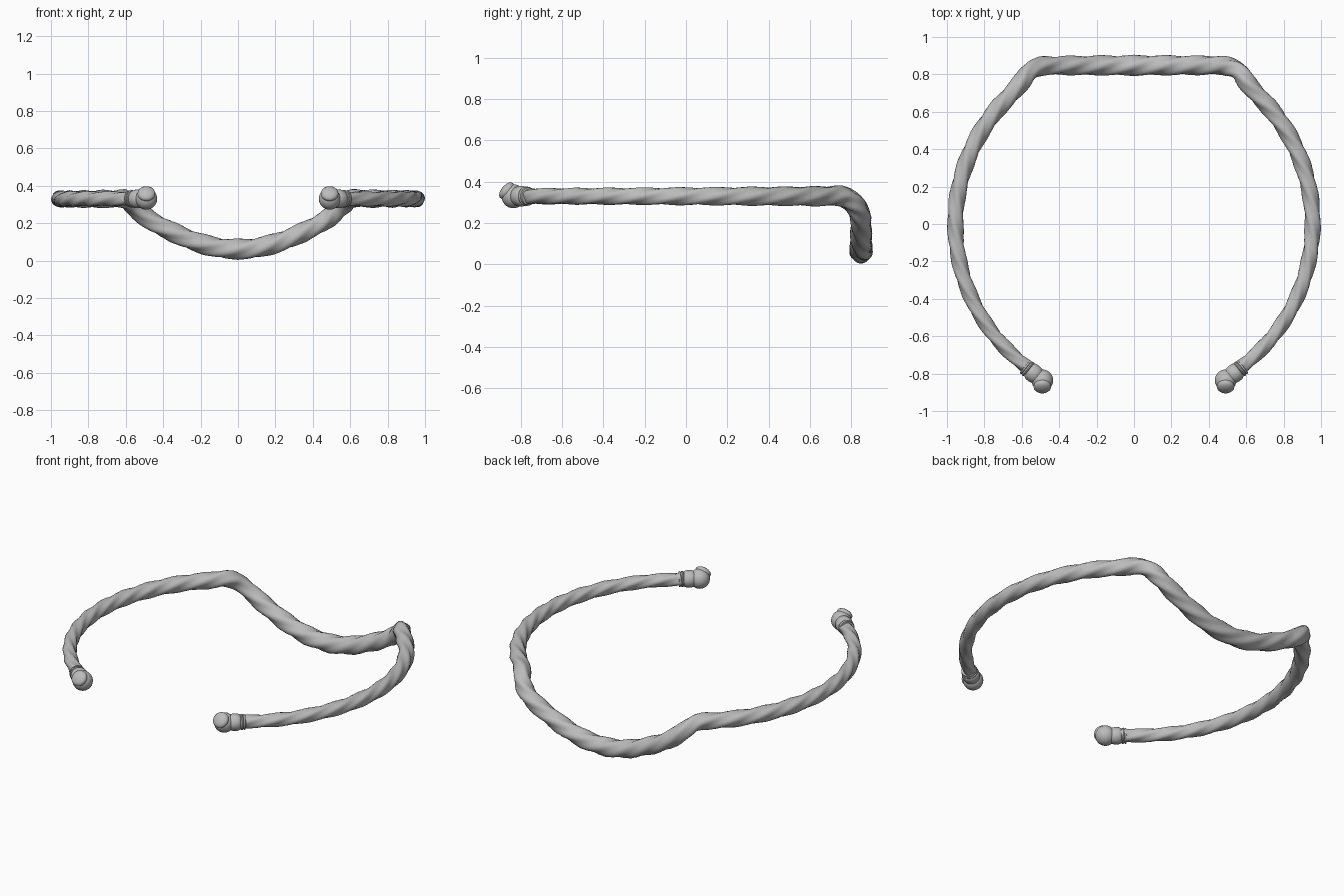
import bpy, bmesh, math
from mathutils import Vector

if "Cube" in bpy.data.objects:
    bpy.data.objects.remove(bpy.data.objects["Cube"])

metal = bpy.data.materials.new("grey metal")
metal.diffuse_color = (0.5, 0.5, 0.5, 1)
metal.use_nodes = True
metal.node_tree.nodes["Principled BSDF"].inputs["Base Color"].default_value = metal.diffuse_color


def make_object(name, bm, angle=40):
    bmesh.ops.recalc_face_normals(bm, faces=bm.faces)
    me = bpy.data.meshes.new(name)
    bm.to_mesh(me)
    bm.free()
    me.materials.append(metal)
    ob = bpy.data.objects.new(name, me)
    bpy.context.collection.objects.link(ob)
    bpy.ops.object.select_all(action='DESELECT')
    ob.select_set(True)
    bpy.context.view_layer.objects.active = ob
    bpy.ops.object.shade_smooth_by_angle(angle=math.radians(angle))
    return ob


def loft(bm, rings):
    vs = [[bm.verts.new(p) for p in r] for r in rings]
    n = len(rings[0])
    for a, b in zip(vs, vs[1:]):
        for i in range(n):
            bm.faces.new((a[i], a[(i + 1) % n], b[(i + 1) % n], b[i]))
    bm.faces.new(vs[0][::-1])
    bm.faces.new(vs[-1])


def revolve(bm, origin, axis, profile, n=28):
    # profile: (distance along axis, radius)
    q = axis.to_track_quat('Z', 'Y')
    loft(bm, [[origin + q @ Vector((r * math.cos(2 * math.pi * i / n),
                                    r * math.sin(2 * math.pi * i / n), s))
               for i in range(n)] for s, r in profile])


# Half of the neck ring path: round side arc, then the dipped back
R, Z = 0.955, 0.33
half = [Vector((R * math.cos(math.radians(a)), R * math.sin(math.radians(a)), Z))
        for a in range(-55, 46, 5)]
half += [Vector(p) for p in ((0.605, 0.755, 0.33), (0.56, 0.815, 0.292), (0.50, 0.843, 0.238),
                             (0.417, 0.848, 0.186), (0.257, 0.848, 0.112), (0.12, 0.848, 0.072))]
pts = half + [Vector((0, 0.848, 0.061))] + [Vector((-p.x, p.y, p.z)) for p in reversed(half)]

# Smooth the path with a Catmull-Rom spline, then resample evenly
dense = []
for i in range(len(pts) - 1):
    p0, p1, p2 = pts[max(i - 1, 0)], pts[i], pts[i + 1]
    p3 = pts[min(i + 2, len(pts) - 1)]
    for k in range(20):
        t = k / 20
        dense.append(0.5 * (2 * p1 + (p2 - p0) * t + (2 * p0 - 5 * p1 + 4 * p2 - p3) * t * t
                            + (3 * p1 - p0 - 3 * p2 + p3) * t ** 3))
dense.append(pts[-1])
cum = [0.0]
for a, b in zip(dense, dense[1:]):
    cum.append(cum[-1] + (b - a).length)
N, path, j = 320, [], 0
for k in range(N + 1):
    d = cum[-1] * k / N
    while j < len(cum) - 2 and cum[j + 1] < d:
        j += 1
    path.append(dense[j].lerp(dense[j + 1], (d - cum[j]) / (cum[j + 1] - cum[j])))

# Twisted four-lobed rod, thicker towards the back
rings, SEG, TURNS = [], 20, 7
for k, p in enumerate(path):
    t = (path[min(k + 1, N)] - path[max(k - 1, 0)]).normalized()
    side = t.cross(Vector((0, 0, 1))).normalized()
    up = side.cross(t)
    u = 1 - abs(2 * k / N - 1)
    rad = 0.037 + 0.0155 * u ** 1.3
    tw = 2 * math.pi * TURNS * k / N
    ring = []
    for i in range(SEG):
        a = 2 * math.pi * i / SEG
        r = rad * (1 + 0.085 * math.cos(4 * a))
        ring.append(p + side * (r * math.cos(a + tw)) + up * (r * math.sin(a + tw)))
    rings.append(ring)
bm = bmesh.new()
loft(bm, rings)
make_object("twisted_neck_ring", bm, 50)

# Terminals: thin rings, barrel collar, ball and tilted button
for s, label in ((1, "right"), (-1, "left")):
    c = Vector((0.49 * s, -0.836, Z))
    back = Vector((0.78 * s, 0.62, 0)).normalized()
    bm = bmesh.new()
    revolve(bm, c, back, [(0.02, 0.035), (0.035, 0.046), (0.055, 0.050), (0.075, 0.049),
                          (0.088, 0.044), (0.091, 0.040), (0.094, 0.045), (0.100, 0.047),
                          (0.105, 0.044), (0.107, 0.040), (0.110, 0.044), (0.115, 0.045),
                          (0.119, 0.043), (0.121, 0.034)])
    make_object(label + "_collar", bm)
    bm = bmesh.new()
    bmesh.ops.create_uvsphere(bm, u_segments=28, v_segments=16, radius=0.058)
    bmesh.ops.translate(bm, verts=bm.verts, vec=c)
    make_object(label + "_ball", bm)
    bm = bmesh.new()
    revolve(bm, c, Vector((0, -0.77, 0.64)),
            [(0.03, 0.044), (0.043, 0.047), (0.050, 0.046), (0.058, 0.039),
             (0.064, 0.027), (0.067, 0.012), (0.068, 0.002)])
    make_object(label + "_button", bm)
